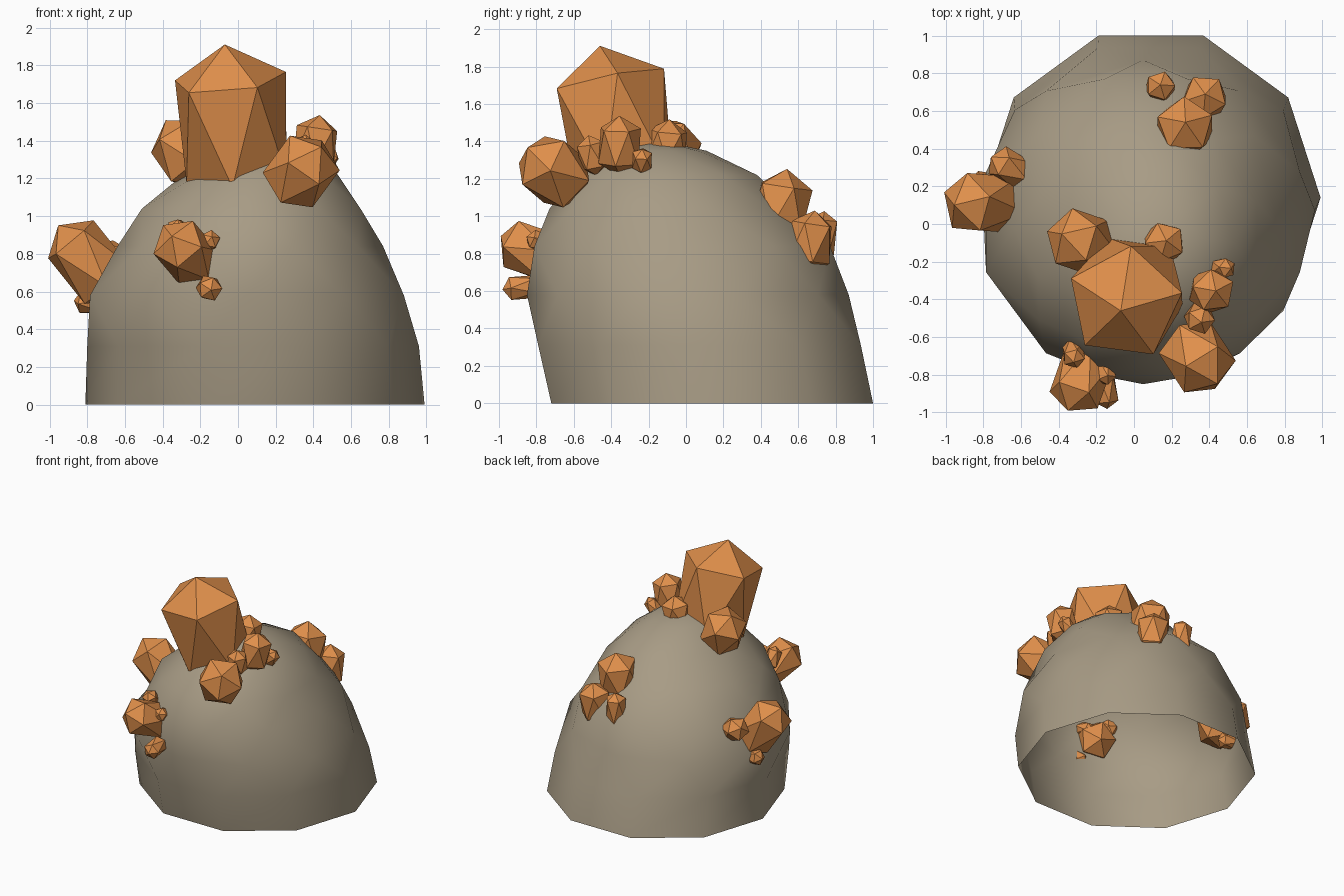
import bpy, bmesh, math
from mathutils import Vector, Matrix

if "Cube" in bpy.data.objects:
    bpy.data.objects.remove(bpy.data.objects["Cube"])


def material(name, color):
    m = bpy.data.materials.new(name)
    m.diffuse_color = (*color, 1)
    m.use_nodes = True
    m.node_tree.nodes["Principled BSDF"].inputs["Base Color"].default_value = m.diffuse_color
    return m


STONE = material("tan stone", (0.39, 0.33, 0.235))
ORANGE = material("orange crystal", (0.74, 0.275, 0.07))


def finish(name, bm, mat, smooth=False):
    for f in bm.faces:
        f.smooth = smooth
    me = bpy.data.meshes.new(name)
    bm.to_mesh(me)
    bm.free()
    me.materials.append(mat)
    ob = bpy.data.objects.new(name, me)
    bpy.context.collection.objects.link(ob)
    return ob


# Boulder: leaning ten-sided dome shell, open underneath
# ring = z, x min, x max, y min, y max, half-step turn (0 or 1)
RINGS = [
    (0.00, -0.81, 0.99, -0.72, 1.00, 0),
    (0.31, -0.80, 0.96, -0.79, 0.935, 0),
    (0.58, -0.785, 0.88, -0.85, 0.87, 1),
    (0.84, -0.64, 0.77, -0.81, 0.77, 0),
    (1.04, -0.51, 0.65, -0.73, 0.57, 1),
    (1.22, -0.29, 0.53, -0.58, 0.38, 0),
    (1.35, -0.10, 0.35, -0.42, 0.11, 1),
]
N = 10
C = math.cos(math.pi / N)
bm = bmesh.new()
loops = []
for z, x0, x1, y0, y1, turn in RINGS:
    rx, ry = (x1 - x0) / 2, (y1 - y0) / 2
    if turn:
        rx /= C
    else:
        ry /= C
    loops.append([bm.verts.new(((x0 + x1) / 2 + rx * math.cos((i + turn / 2) * math.tau / N),
                                (y0 + y1) / 2 + ry * math.sin((i + turn / 2) * math.tau / N), z))
                  for i in range(N)])
for a, b, ra, rb in zip(loops, loops[1:], RINGS, RINGS[1:]):
    for i in range(N):
        j = (i + 1) % N
        if ra[5] == rb[5]:
            bm.faces.new((a[i], a[j], b[j], b[i]))
        elif rb[5]:
            bm.faces.new((a[i], a[j], b[i]))
            bm.faces.new((b[i], a[j], b[j]))
        else:
            bm.faces.new((a[i], b[j], b[i]))
            bm.faces.new((a[i], a[j], b[j]))
peak = bm.verts.new((0.12, -0.17, 1.41))
for i in range(N):
    bm.faces.new((loops[-1][i], loops[-1][(i + 1) % N], peak))
finish("boulder", bm, STONE, smooth=True)


# Crystal: icosahedron along an axis, with its lower half pushed down and tapered
def crystal(name, center, axis, r, stretch=0.0, spin=0, taper=1.0):
    bm = bmesh.new()
    bmesh.ops.create_icosphere(bm, subdivisions=1, radius=r)
    for v in bm.verts:
        if v.co.z < 0:
            v.co.x *= taper
            v.co.y *= taper
            v.co.z -= stretch
    turn = Vector((0, 0, 1)).rotation_difference(Vector(axis).normalized()).to_matrix().to_4x4()
    bm.transform(Matrix.Translation(center) @ turn @ Matrix.Rotation(math.radians(spin), 4, 'Z'))
    finish(name, bm, ORANGE)


# Main crystal and its neighbours on the summit
crystal("main_crystal", (-0.035, -0.39, 1.57), (-0.1, -0.2, 0.97), 0.35, 0.21, 11, 0.9)
crystal("summit_crystal_left", (-0.29, -0.09, 1.36), (-0.5, 0.2, 0.8), 0.18, 0.05, 20)
crystal("summit_crystal_right", (0.16, -0.10, 1.40), (0.1, 0.1, 1), 0.12, 0.04, 40)

# Front right group
crystal("shoulder_crystal_large", (0.35, -0.725, 1.255), (0.45, -0.6, 0.55), 0.19, 0.06, 10)
crystal("shoulder_crystal_tall", (0.415, -0.355, 1.41), (0.15, 0, 1), 0.128, 0.07, 25)
crystal("shoulder_crystal_small", (0.35, -0.505, 1.35), (0.1, -0.2, 1), 0.085, 0.05, 0)
crystal("shoulder_crystal_tiny", (0.48, -0.235, 1.31), (0.6, 0, 0.8), 0.06, 0.03, 30)

# Left group
crystal("left_crystal_large", (-0.835, 0.11, 0.81), (-0.63, -0.05, 0.75), 0.185, 0.14, 15)
crystal("left_crystal_medium", (-0.68, 0.31, 0.78), (-0.7, 0.4, 0.4), 0.102, 0.06, 0)
crystal("left_crystal_small", (-0.805, 0.22, 0.545), (-1, 0.2, 0.1), 0.068, 0.07, 30)

# Front group
crystal("front_crystal_large", (-0.295, -0.855, 0.83), (-0.35, -0.85, 0.4), 0.16, 0.11, 40)
crystal("front_crystal_top", (-0.32, -0.70, 0.925), (0, -0.5, 0.85), 0.066, 0.06, 0)
crystal("front_crystal_side", (-0.15, -0.80, 0.87), (0.2, -0.9, 0.35), 0.058, 0.06, 20)
crystal("front_crystal_low", (-0.15, -0.91, 0.615), (0.1, -1, -0.1), 0.072, 0.07, 10)

# Back group
crystal("back_crystal_large", (0.27, 0.515, 1.085), (0.02, 0.15, 1), 0.17, 0.08, 20)
crystal("back_crystal_medium", (0.375, 0.67, 0.90), (0.02, 0.15, 1), 0.132, 0.08, 50)
crystal("back_crystal_small", (0.14, 0.73, 0.94), (0, 0.1, 1), 0.088, 0.10, 0)
